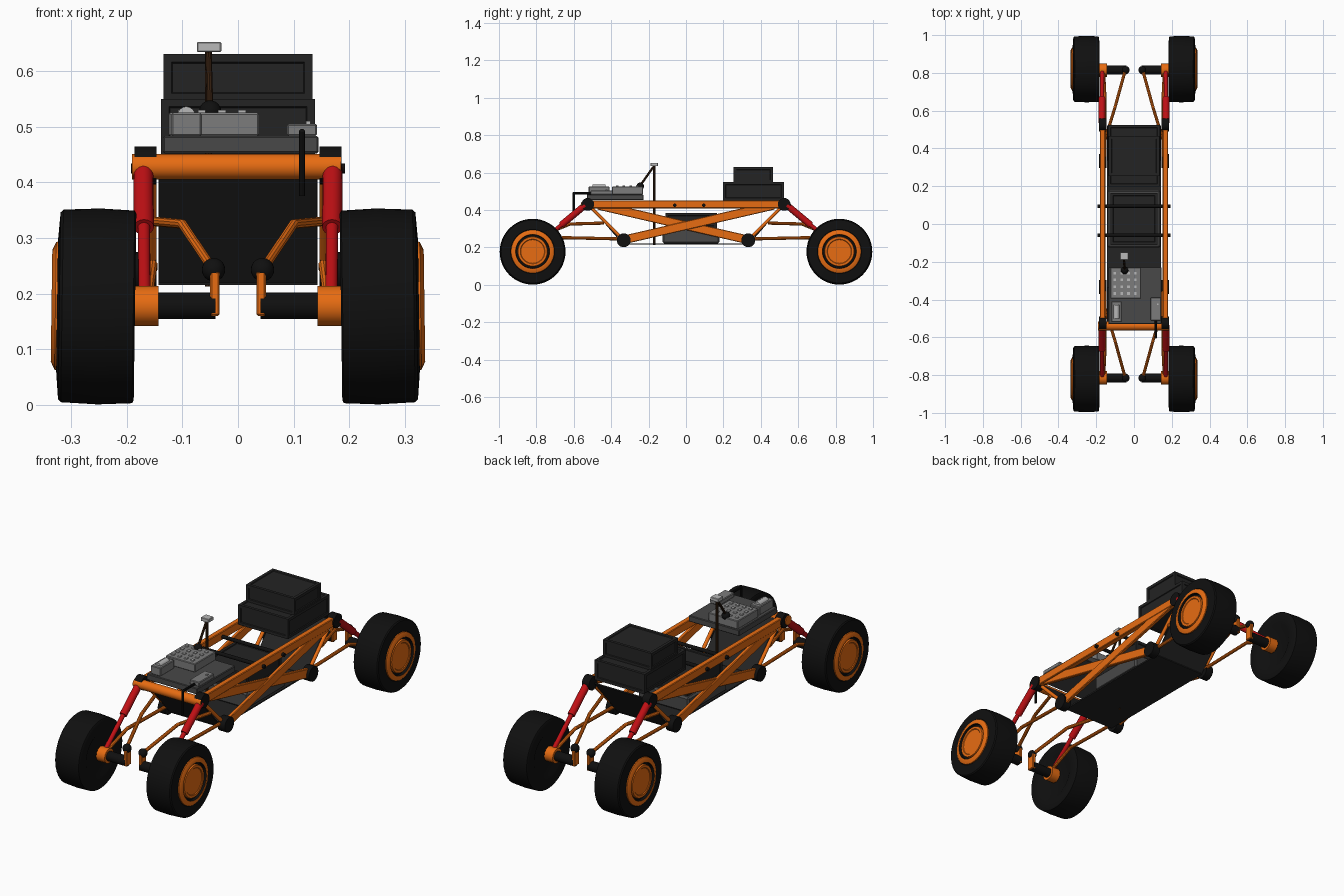
import bpy, bmesh, math
from mathutils import Vector, Matrix

if "Cube" in bpy.data.objects:
    bpy.data.objects.remove(bpy.data.objects["Cube"])


def material(name, rgb):
    m = bpy.data.materials.new(name)
    m.diffuse_color = (*rgb, 1)
    m.use_nodes = True
    m.node_tree.nodes["Principled BSDF"].inputs["Base Color"].default_value = m.diffuse_color
    return m


ORANGE = material("orange", (0.80, 0.15, 0.006))
BLACK = material("black", (0.005, 0.005, 0.005))
DARK = material("dark_grey", (0.017, 0.017, 0.017))
MID = material("mid_grey", (0.065, 0.065, 0.065))
LIGHT = material("light_grey", (0.20, 0.20, 0.20))
PALE = material("pale_grey", (0.48, 0.48, 0.48))
RED = material("red", (0.52, 0.005, 0.007))
BROWN = material("brown", (0.035, 0.014, 0.005))


def finish(name, bm, mat, smooth=False):
    bmesh.ops.recalc_face_normals(bm, faces=bm.faces)
    me = bpy.data.meshes.new(name)
    bm.to_mesh(me)
    bm.free()
    ob = bpy.data.objects.new(name, me)
    bpy.context.collection.objects.link(ob)
    me.materials.append(mat)
    if smooth:
        bpy.ops.object.select_all(action='DESELECT')
        ob.select_set(True)
        bpy.context.view_layer.objects.active = ob
        bpy.ops.object.shade_smooth_by_angle(angle=math.radians(35))
    return ob


def box(name, x, y, z, mat, bevel=0.0, inset=0.0):
    """Box from (min, max) ranges, optionally bevelled or with sunk panels."""
    bm = bmesh.new()
    bmesh.ops.create_cube(bm, size=1)
    for v in bm.verts:
        v.co = [(r[0] + r[1]) / 2 + c * (r[1] - r[0]) for r, c in zip((x, y, z), v.co)]
    if inset:
        faces = bm.faces[:]
        bmesh.ops.inset_individual(bm, faces=faces, thickness=inset)
        bmesh.ops.inset_individual(bm, faces=faces, thickness=0.003, depth=-0.004)
    if bevel:
        bmesh.ops.bevel(bm, geom=bm.edges[:], offset=bevel, segments=1, affect='EDGES')
    return finish(name, bm, mat)


def rod(name, pts, r, mat, sides=16):
    """Round rod through the points, with a ball at every bend."""
    bm = bmesh.new()
    pts = [Vector(p) for p in pts]
    for a, b in zip(pts, pts[1:]):
        d = b - a
        m = Matrix.Translation((a + b) / 2) @ d.to_track_quat('Z', 'Y').to_matrix().to_4x4()
        bmesh.ops.create_cone(bm, cap_ends=True, segments=sides, radius1=r, radius2=r,
                              depth=d.length, matrix=m)
    for p in pts[1:-1]:
        bmesh.ops.create_uvsphere(bm, u_segments=sides, v_segments=8, radius=r,
                                  matrix=Matrix.Translation(p))
    return finish(name, bm, mat, True)


def ball(name, p, r, mat):
    bm = bmesh.new()
    bmesh.ops.create_uvsphere(bm, u_segments=20, v_segments=12, radius=r,
                              matrix=Matrix.Translation(p))
    return finish(name, bm, mat, True)


def beam(name, a, b, wx, h, mat):
    """Flat bar running in a plane of constant x."""
    a, b = Vector(a), Vector(b)
    d = (b - a).normalized()
    n = Vector((0, -d.z, d.y)) * h / 2
    bm = bmesh.new()
    ring = [[bm.verts.new(p + n * s + Vector((t * wx / 2, 0, 0)))
             for s, t in ((1, 1), (1, -1), (-1, -1), (-1, 1))] for p in (a, b)]
    for i in range(4):
        j = (i + 1) % 4
        bm.faces.new((ring[0][i], ring[0][j], ring[1][j], ring[1][i]))
    for r in ring:
        bm.faces.new(r)
    bmesh.ops.bevel(bm, geom=bm.edges[:], offset=min(0.003, h / 4), segments=1, affect='EDGES')
    return finish(name, bm, mat)


def wheel_part(name, profile, centre, sx, mat, seg=48):
    """Spin an (x, radius) profile round the axle, with a little camber."""
    bm = bmesh.new()
    vs = [bm.verts.new((sx * x, centre[0], centre[1] + r)) for x, r in profile]
    es = [bm.edges.new(e) for e in zip(vs, vs[1:])]
    bmesh.ops.spin(bm, geom=vs + es, cent=(0, *centre), axis=(1, 0, 0),
                   angle=2 * math.pi, steps=seg)
    bmesh.ops.remove_doubles(bm, verts=bm.verts, dist=1e-5)
    bmesh.ops.rotate(bm, verts=bm.verts, cent=(0.255 * sx, *centre),
                     matrix=Matrix.Rotation(math.radians(-0.8 * sx), 3, 'Y'))
    return finish(name, bm, mat, True)


TIRE = [(0.195, 0), (0.195, 0.10), (0.187, 0.115), (0.185, 0.168), (0.188, 0.173), (0.25, 0.176),
        (0.316, 0.173), (0.321, 0.168), (0.325, 0.118), (0.315, 0.108), (0.315, 0)]
HUB = [(0.312, 0.116), (0.328, 0.115), (0.335, 0.10), (0.335, 0.091), (0.322, 0.089), (0.322, 0)]
CAP = [(0.322, 0.080), (0.332, 0.078), (0.332, 0.066), (0.329, 0.063), (0.329, 0)]

for sx in (-1, 1):
    X = 0.166 * sx
    side = "right" if sx > 0 else "left"
    # side frame: top rail and crossed beams
    beam(f"top_rail_{side}", (X, -0.53, 0.43), (X, 0.53, 0.43), 0.028, 0.042, ORANGE)
    for sy in (-1, 1):
        end = "front" if sy < 0 else "rear"
        tag = f"{end}_{side}"
        low, top = (X, 0.333 * sy, 0.238), (X, 0.525 * sy, 0.43)
        beam(f"cross_beam_{tag}", (X - sy * 0.003, 0.333 * sy, 0.24),
             (X - sy * 0.003, -0.47 * sy, 0.425), 0.018, 0.046, ORANGE)
        rod(f"end_strut_{tag}", [(0.155 * sx, *low[1:]), (0.155 * sx, *top[1:])], 0.009, ORANGE)
        # black joints
        rod(f"lower_joint_{tag}", [(X - 0.02, *low[1:]), (X + 0.02, *low[1:])], 0.037, BLACK, 24)
        rod(f"upper_joint_{tag}", [(X - 0.02, *top[1:]), (X + 0.02, *top[1:])], 0.034, BLACK, 24)
        # red shock absorber
        a, b = Vector((0.17 * sx, 0.54 * sy, 0.425)), Vector((0.168 * sx, 0.81 * sy, 0.20))
        rod(f"shock_body_{tag}", [a, a.lerp(b, 0.47)], 0.018, RED)
        rod(f"shock_piston_{tag}", [a, b], 0.011, RED)
        # hub carrier, axle motor and inner bracket
        yc = 0.815 * sy
        rod(f"hub_carrier_{tag}", [(0.143 * sx, yc, 0.178), (0.19 * sx, yc, 0.178)], 0.036, ORANGE, 24)
        rod(f"axle_{tag}", [(0.04 * sx, yc, 0.178), (0.22 * sx, yc, 0.178)], 0.024, BLACK, 24)
        box(f"inner_bracket_{tag}", sorted((0.033 * sx, 0.05 * sx)), (yc - 0.02, yc + 0.02),
            (0.16, 0.24), ORANGE, 0.003)
        ball(f"bracket_knob_{tag}", (0.044 * sx, yc, 0.243), 0.021, BLACK)
        # suspension arms
        rod(f"upper_arm_{tag}", [(0.046 * sx, yc, 0.245), (0.10 * sx, 0.62 * sy, 0.325),
                                 (0.155 * sx, 0.44 * sy, 0.33)], 0.0085, ORANGE, 10)
        rod(f"lower_arm_{tag}", [(0.153 * sx, 0.333 * sy, 0.245), (0.153 * sx, 0.66 * sy, 0.252),
                                 (0.16 * sx, 0.80 * sy, 0.20)], 0.0085, ORANGE, 10)
        # wheel
        wc = (0.82 * sy, 0.177)
        wheel_part(f"tire_{tag}", TIRE, wc, sx, BLACK)
        wheel_part(f"hub_ring_{tag}", HUB[:4], wc, sx, ORANGE)
        wheel_part(f"hub_groove_{tag}", HUB[3:], wc, sx, BLACK)
        wheel_part(f"hub_cap_{tag}", CAP, wc, sx, ORANGE)

# cross members
rod("front_cross_tube", [(-0.19, -0.54, 0.428), (0.185, -0.54, 0.428)], 0.023, ORANGE, 24)
for y in (-0.06, 0.095):
    rod("cross_bar", [(-0.192, y, 0.425), (0.192, y, 0.425)], 0.009, BLACK)

# belly pan: flat floor with sloping end panels
box("belly_plate", (-0.143, 0.143), (-0.34, 0.34), (0.215, 0.222), DARK)
for end, sy in (("front", -1), ("rear", 1)):
    beam(f"{end}_sloped_panel", (0, 0.337 * sy, 0.22), (0, 0.52 * sy, 0.43), 0.286, 0.006, DARK)

# central electronics case
box("case_base", (-0.14, 0.14), (-0.125, 0.18), (0.222, 0.30), MID, 0.008)
box("case_lid", (-0.125, 0.125), (-0.11, 0.165), (0.30, 0.385), DARK, 0, 0.02)

# rear two-tier box
box("rear_box_lower", (-0.138, 0.138), (0.198, 0.525), (0.45, 0.55), DARK, 0, 0.02)
box("rear_box_upper", (-0.134, 0.134), (0.255, 0.465), (0.545, 0.63), DARK, 0, 0.02)

# front instrument deck
box("instrument_deck", (-0.135, 0.145), (-0.53, -0.228), (0.452, 0.483), MID, 0.003)
box("control_board", (-0.125, 0.038), (-0.395, -0.23), (0.483, 0.525), LIGHT, 0.003)
box("front_sensor", (-0.12, -0.065), (-0.52, -0.41), (0.483, 0.525), LIGHT, 0.003)
rod("sensor_drum", [(-0.093, -0.50, 0.52), (-0.093, -0.43, 0.52)], 0.016, PALE)
box("side_module", (0.088, 0.142), (-0.51, -0.39), (0.483, 0.505), LIGHT, 0.003)
box("module_button", (0.122, 0.13), (-0.43, -0.42), (0.505, 0.51), PALE)
for i in range(4):
    for j in range(4):
        x, y = -0.108 + i * 0.036, -0.375 + j * 0.036
        box("board_key", (x, x + 0.014), (y, y + 0.014), (0.524, 0.53), PALE)

# front cable
rod("front_cable", [(0.115, -0.50, 0.49), (0.115, -0.60, 0.49), (0.115, -0.60, 0.375)], 0.006, BLACK, 10)

# mast with strut and head
rod("mast", [(-0.053, -0.17, 0.213), (-0.053, -0.17, 0.637)], 0.007, BROWN, 10)
rod("mast_strut", [(-0.05, -0.245, 0.53), (-0.053, -0.175, 0.63)], 0.006, BROWN, 10)
ball("strut_knob", (-0.05, -0.245, 0.527), 0.02, BLACK)
box("mast_head", (-0.074, -0.03), (-0.19, -0.15), (0.634, 0.652), PALE, 0.002)
